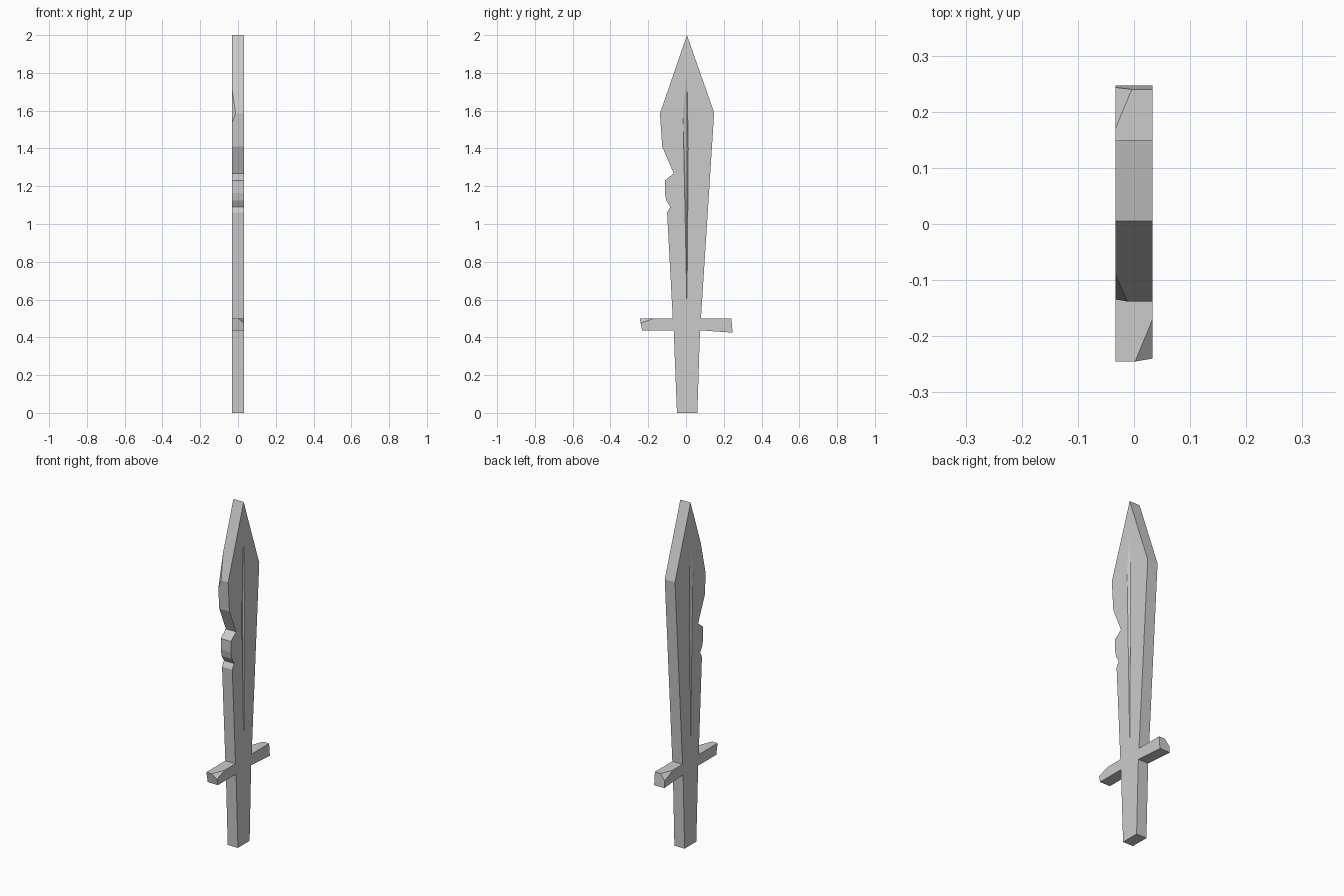
import bpy
import bmesh
from mathutils import Vector

HALF = 0.033  # half thickness of the flat sword

default_cube = bpy.data.objects.get("Cube")
if default_cube:
    bpy.data.objects.remove(default_cube, do_unlink=True)

# One plain grey for the whole sword
grey = bpy.data.materials.new("plain grey")
grey.use_nodes = True
colour = (0.6, 0.6, 0.6, 1)
grey.diffuse_color = colour
grey.node_tree.nodes["Principled BSDF"].inputs["Base Color"].default_value = colour


def add_object(name, bm):
    bmesh.ops.recalc_face_normals(bm, faces=bm.faces)
    mesh = bpy.data.meshes.new(name)
    bm.to_mesh(mesh)
    bm.free()
    mesh.materials.append(grey)
    obj = bpy.data.objects.new(name, mesh)
    bpy.context.collection.objects.link(obj)
    return obj


def prism(name, outline):
    """Extrude a (y, z) outline through the thickness."""
    bm = bmesh.new()
    face = bm.faces.new([bm.verts.new((-HALF, y, z)) for y, z in outline])
    side = bmesh.ops.extrude_face_region(bm, geom=[face])
    verts = [v for v in side["geom"] if isinstance(v, bmesh.types.BMVert)]
    bmesh.ops.translate(bm, verts=verts, vec=(2 * HALF, 0, 0))
    return add_object(name, bm)


def hull(name, points):
    """Convex cutter around a few points."""
    bm = bmesh.new()
    for p in points:
        bm.verts.new(p)
    bmesh.ops.convex_hull(bm, input=bm.verts)
    return add_object(name, bm)


def chip_cutter(name, triangle, corner):
    """Cutter that slices a corner off along the plane of a triangle."""
    a, b, c = (Vector(p) for p in triangle)
    centre = (a + b + c) / 3
    normal = (b - a).cross(c - a).normalized()
    corner = Vector(corner)
    if normal.dot(corner - centre) < 0:
        normal.negate()
    base = [centre + (p - centre) * 1.6 for p in (a, b, c)]
    return hull(name, base + [corner + normal * 0.06])


def cut(obj, cutter):
    cutter.hide_render = True
    mod = obj.modifiers.new("cut", 'BOOLEAN')
    mod.operation = 'DIFFERENCE'
    mod.solver = 'EXACT'
    mod.object = cutter
    bpy.context.view_layer.update()
    graph = bpy.context.evaluated_depsgraph_get()
    mesh = bpy.data.meshes.new_from_object(obj.evaluated_get(graph))
    obj.modifiers.clear()
    obj.data = mesh
    bpy.data.objects.remove(cutter, do_unlink=True)


# Outline pieces, running around the sword from the tip
back_edge = [(0.005, 2), (0.149, 1.59), (0.079, 0.5)]
back_guard = [(0.24, 0.5), (0.247, 0.425), (0.074, 0.437)]
grip_end = [(0.06, 0), (-0.048, 0)]
front_guard = [(-0.065, 0.437), (-0.232, 0.437), (-0.245, 0.5), (-0.07, 0.5)]
small_nick = [(-0.1, 1.06), (-0.083, 1.09), (-0.104, 1.125)]
large_nick = [(-0.112, 1.165), (-0.112, 1.23), (-0.065, 1.268)]
front_edge = [(-0.126, 1.41), (-0.138, 1.585)]

sword = prism("sword", back_edge + back_guard + grip_end + front_guard
              + small_nick + large_nick + front_edge)

# Shallow tapering groove along both faces of the blade
for s in (-1, 1):
    rim = [(0.005, 0.555), (-0.016, 1.6), (0.005, 1.79), (0.012, 1.4)]
    points = [(s * HALF, y, z) for y, z in rim]
    points += [(s * 0.024, 0.006, z) for z in (1.0, 1.58)]
    points.append((s * 0.06, 0.005, 1.4))
    cut(sword, hull("groove_cutter", points))

# Broken corners on the guard ends and the blade shoulder
cut(sword, chip_cutter("front_guard_chip",
    [(HALF, -0.17, 0.5), (0.002, -0.245, 0.5), (HALF, -0.24, 0.475)],
    (HALF, -0.245, 0.5)))
cut(sword, chip_cutter("back_guard_chip",
    [(-HALF, 0.17, 0.5), (-0.004, 0.24, 0.5), (-HALF, 0.243, 0.465)],
    (-HALF, 0.24, 0.5)))
cut(sword, chip_cutter("shoulder_chip",
    [(-HALF, -0.09, 1.725), (-0.012, -0.138, 1.585), (-HALF, -0.135, 1.53)],
    (-HALF, -0.138, 1.585)))
